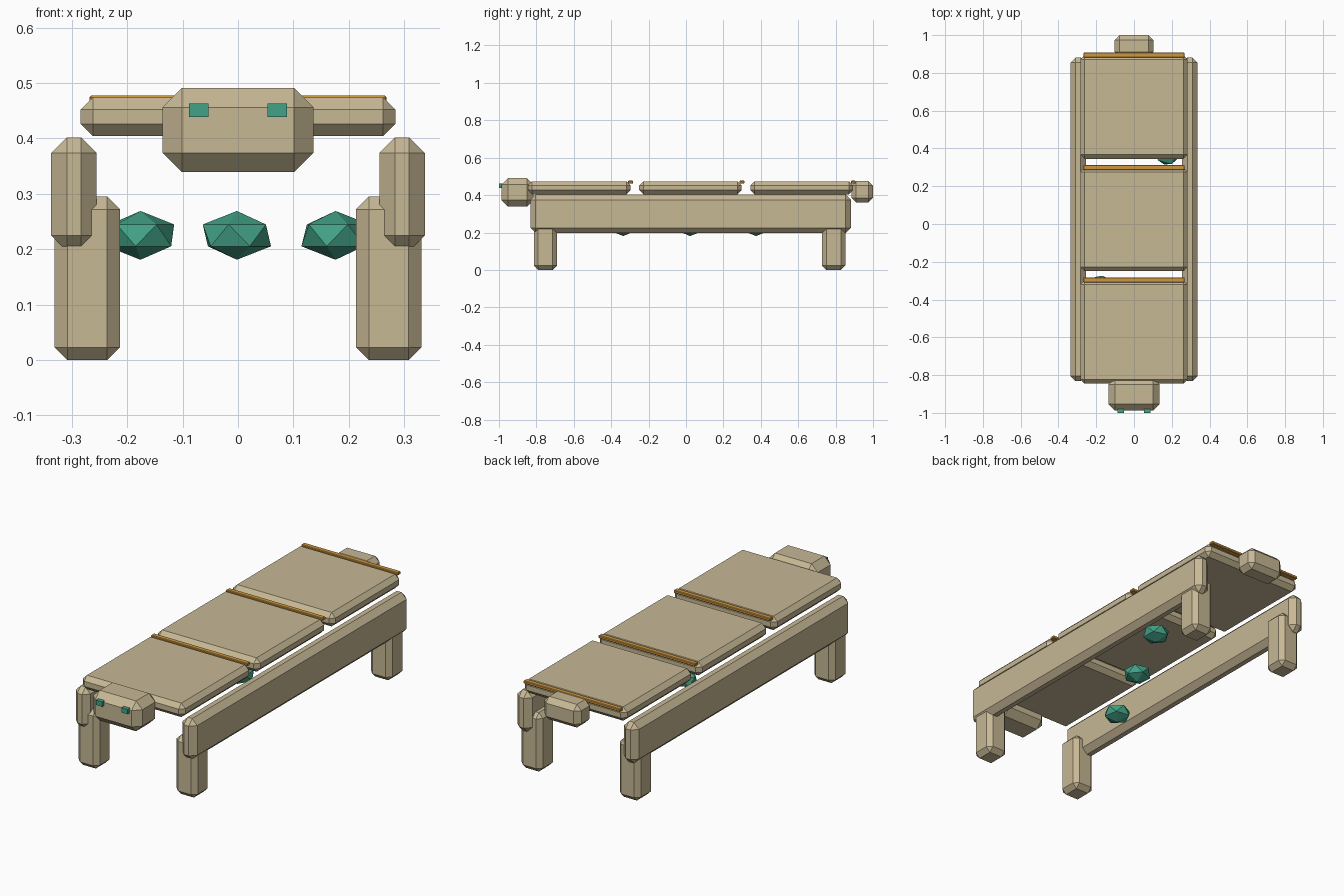
import bpy
import math

if "Cube" in bpy.data.objects:
    bpy.data.objects.remove(bpy.data.objects["Cube"])


def material(name, rgb):
    m = bpy.data.materials.new(name)
    m.diffuse_color = (*rgb, 1)
    m.use_nodes = True
    m.node_tree.nodes["Principled BSDF"].inputs["Base Color"].default_value = m.diffuse_color
    return m


TAN = material("sandstone", (0.57, 0.48, 0.30))
GOLD = material("gold", (0.62, 0.31, 0.05))
TEAL = material("teal", (0.055, 0.36, 0.24))


def block(name, x, y, z, mat, bevel=0.0):
    """Box from (min, max) ranges with a flat one-segment chamfer."""
    bpy.ops.mesh.primitive_cube_add(size=1)
    ob = bpy.context.object
    ob.name = name
    for v in ob.data.vertices:
        v.co = [r[0] + (c + 0.5) * (r[1] - r[0]) for r, c in zip((x, y, z), v.co)]
    ob.data.materials.append(mat)
    if bevel:
        mod = ob.modifiers.new("chamfer", "BEVEL")
        mod.width = bevel
        mod.segments = 1
        mod.limit_method = 'NONE'
    return ob


def mirrored(name, x, *args):
    """Left and right copies of a block."""
    block(name + "_right", x, *args)
    block(name + "_left", (-x[1], -x[0]), *args)


# Side rails and legs
mirrored("side_rail", (0.255, 0.337), (-0.832, 0.882), (0.197, 0.402), TAN, 0.028)
mirrored("front_leg", (0.213, 0.331), (-0.813, -0.69), (0.0, 0.295), TAN, 0.023)
mirrored("back_leg", (0.213, 0.331), (0.727, 0.852), (0.0, 0.295), TAN, 0.023)

# Back plates, each with a gold strip along its rear edge
for i, y0 in enumerate((-0.845, -0.25, 0.345)):
    end = y0 + 0.548
    block(f"back_plate_{i + 1}", (-0.284, 0.284), (y0, end), (0.404, 0.474), TAN, 0.022)
    block(f"gold_strip_{i + 1}", (-0.268, 0.268), (end - 0.012, end + 0.014),
          (0.462, 0.477), GOLD, 0.003)

# Head, eyes and tail
block("head", (-0.136, 0.136), (-0.987, -0.815), (0.339, 0.491), TAN, 0.035)
mirrored("eye", (0.053, 0.088), (-1.0, -0.98), (0.439, 0.463), TEAL)
block("tail", (-0.102, 0.102), (0.885, 1.0), (0.36, 0.476), TAN, 0.025)

# Faceted crystals hanging between the rails
for i, (x, y, turn) in enumerate(((-0.176, -0.335, 10), (-0.002, 0.022, 40), (0.176, 0.375, 75))):
    bpy.ops.mesh.primitive_ico_sphere_add(subdivisions=1, radius=1, location=(x, y, 0.225),
                                          rotation=(0, 0, math.radians(turn)))
    gem = bpy.context.object
    gem.name = f"crystal_{i + 1}"
    gem.scale = (0.069, 0.069, 0.044)
    gem.data.materials.append(TEAL)
